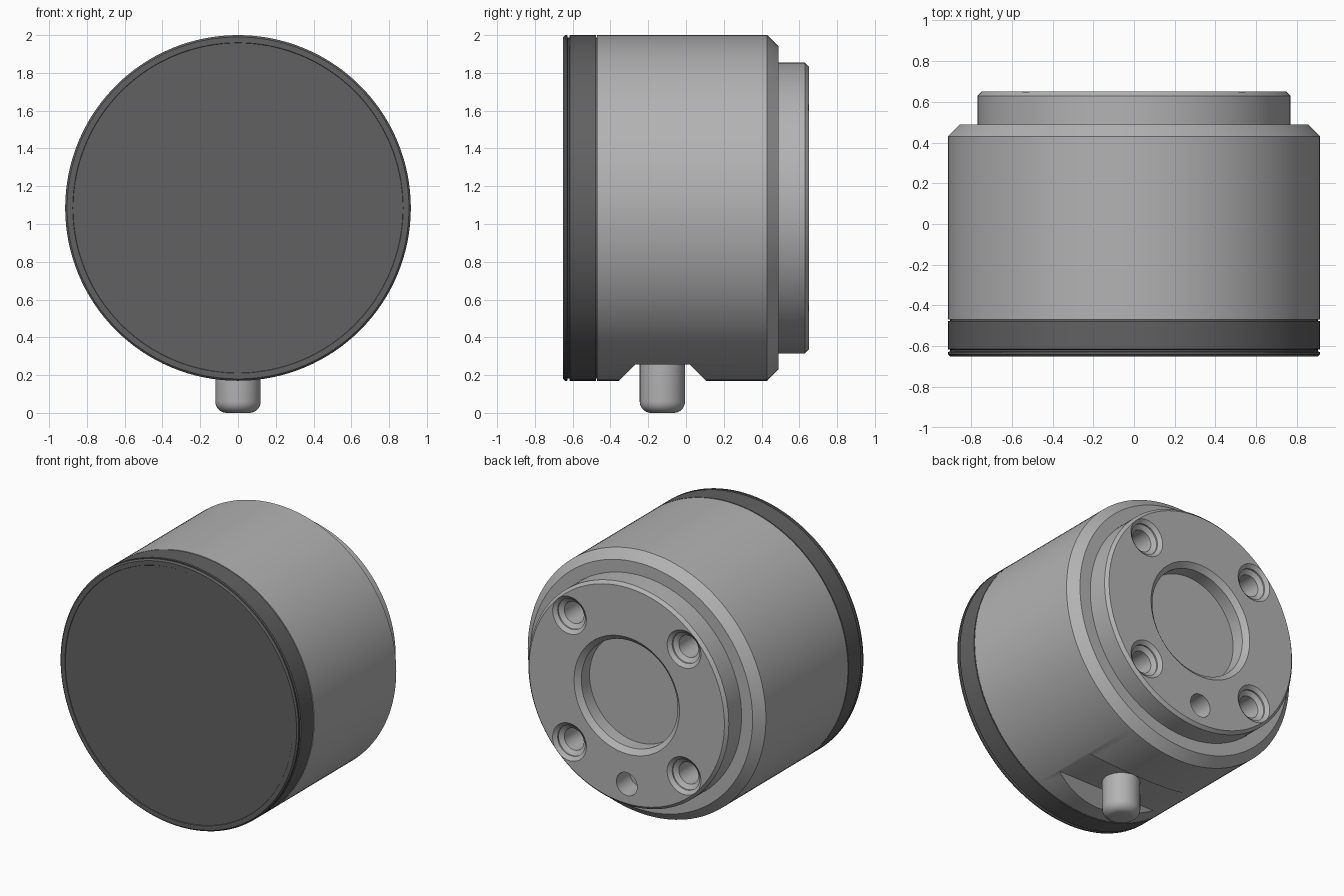
import bpy, bmesh, math
from mathutils import Matrix

if "Cube" in bpy.data.objects:
    bpy.data.objects.remove(bpy.data.objects["Cube"])

AXIS_Z = 1.085
R = 0.915


def material(name, v):
    m = bpy.data.materials.new(name)
    m.use_nodes = True
    m.diffuse_color = (v, v, v, 1)
    m.node_tree.nodes["Principled BSDF"].inputs["Base Color"].default_value = (v, v, v, 1)
    return m


GREY = material("metal grey", 0.45)
DARK = material("dark grey", 0.12)


def finish(name, bm, mat):
    bmesh.ops.recalc_face_normals(bm, faces=bm.faces)
    me = bpy.data.meshes.new(name)
    bm.to_mesh(me)
    bm.free()
    me.materials.append(mat)
    ob = bpy.data.objects.new(name, me)
    bpy.context.collection.objects.link(ob)
    return ob


def lathe(name, profile, mat, steps=128, x=0, z=AXIS_Z):
    """Spin (radius, y) points about a line parallel to y; the ends lie on the axis."""
    bm = bmesh.new()
    verts = [bm.verts.new((r, y, 0)) for r, y in profile]
    edges = [bm.edges.new(pair) for pair in zip(verts, verts[1:])]
    bmesh.ops.spin(bm, geom=verts + edges, cent=(0, 0, 0), axis=(0, 1, 0),
                   angle=math.tau, steps=steps, use_merge=True)
    bmesh.ops.remove_doubles(bm, verts=bm.verts, dist=1e-5)
    bmesh.ops.translate(bm, verts=bm.verts, vec=(x, 0, z))
    return finish(name, bm, mat)


def activate(ob):
    bpy.ops.object.select_all(action='DESELECT')
    ob.select_set(True)
    bpy.context.view_layer.objects.active = ob


def cut(ob, cutter):
    mod = ob.modifiers.new("cut", 'BOOLEAN')
    mod.operation, mod.solver, mod.object = 'DIFFERENCE', 'EXACT', cutter
    activate(ob)
    bpy.ops.object.modifier_apply(modifier=mod.name)
    bpy.data.objects.remove(cutter)


def smooth(ob):
    activate(ob)
    bpy.ops.object.shade_smooth_by_angle(angle=math.radians(25))


# Main housing with chamfered shoulder, rear boss and shallow central bore
body = lathe("housing", [(0, -0.47), (R, -0.47), (R, 0.43), (0.855, 0.49), (0.77, 0.49),
                         (0.77, 0.63), (0.75, 0.65), (0.405, 0.65), (0.37, 0.62),
                         (0.37, 0.53), (0, 0.53)], GREY)

# Four stepped screw holes and one locating hole in the boss
for sx in (-1, 1):
    for sz in (-1, 1):
        cut(body, lathe("screw_cutter", [(0, 0.4), (0.075, 0.4), (0.075, 0.6), (0.105, 0.62),
                                         (0.105, 0.63), (0.13, 0.65), (0.13, 0.7), (0, 0.7)],
                        GREY, 40, 0.44 * sx, AXIS_Z + 0.44 * sz))
cut(body, lathe("locating_cutter", [(0, 0.5), (0.08, 0.5), (0.08, 0.7), (0, 0.7)],
                GREY, 40, 0, AXIS_Z - 0.615))

# Flat-bottomed notch with sloping ends under the housing
bm = bmesh.new()
section = [(-0.27, 0.255), (0.02, 0.255), (0.175, 0.1), (-0.425, 0.1)]
face = bm.faces.new([bm.verts.new((-0.6, y, z)) for y, z in section])
extruded = bmesh.ops.extrude_face_region(bm, geom=[face])["geom"]
bmesh.ops.translate(bm, vec=(1.2, 0, 0),
                    verts=[g for g in extruded if isinstance(g, bmesh.types.BMVert)])
cut(body, finish("notch_cutter", bm, GREY))
smooth(body)

# Dark front cap with thin grooves and a slim rim
cap = lathe("front_cap", [(0, -0.46), (0.903, -0.46), (0.903, -0.477), (R, -0.477),
                          (R, -0.615), (0.903, -0.618), (0.903, -0.626), (R, -0.629),
                          (R, -0.64), (0.905, -0.65), (0.875, -0.65), (0.873, -0.647),
                          (0, -0.647)], DARK)
smooth(cap)

# Round-ended pin below the notch
arc = [(0.06 + 0.06 * math.cos(a), 0.06 - 0.06 * math.sin(a))
       for a in (math.pi / 2 * i / 8 for i in range(9))]
pin = lathe("bottom_pin", [(0, 0.3), (0.12, 0.3)] + arc + [(0, 0)], GREY, 48, 0, 0)
pin.data.transform(Matrix.Translation((0, -0.125, 0)) @ Matrix.Rotation(math.pi / 2, 4, 'X'))
smooth(pin)
